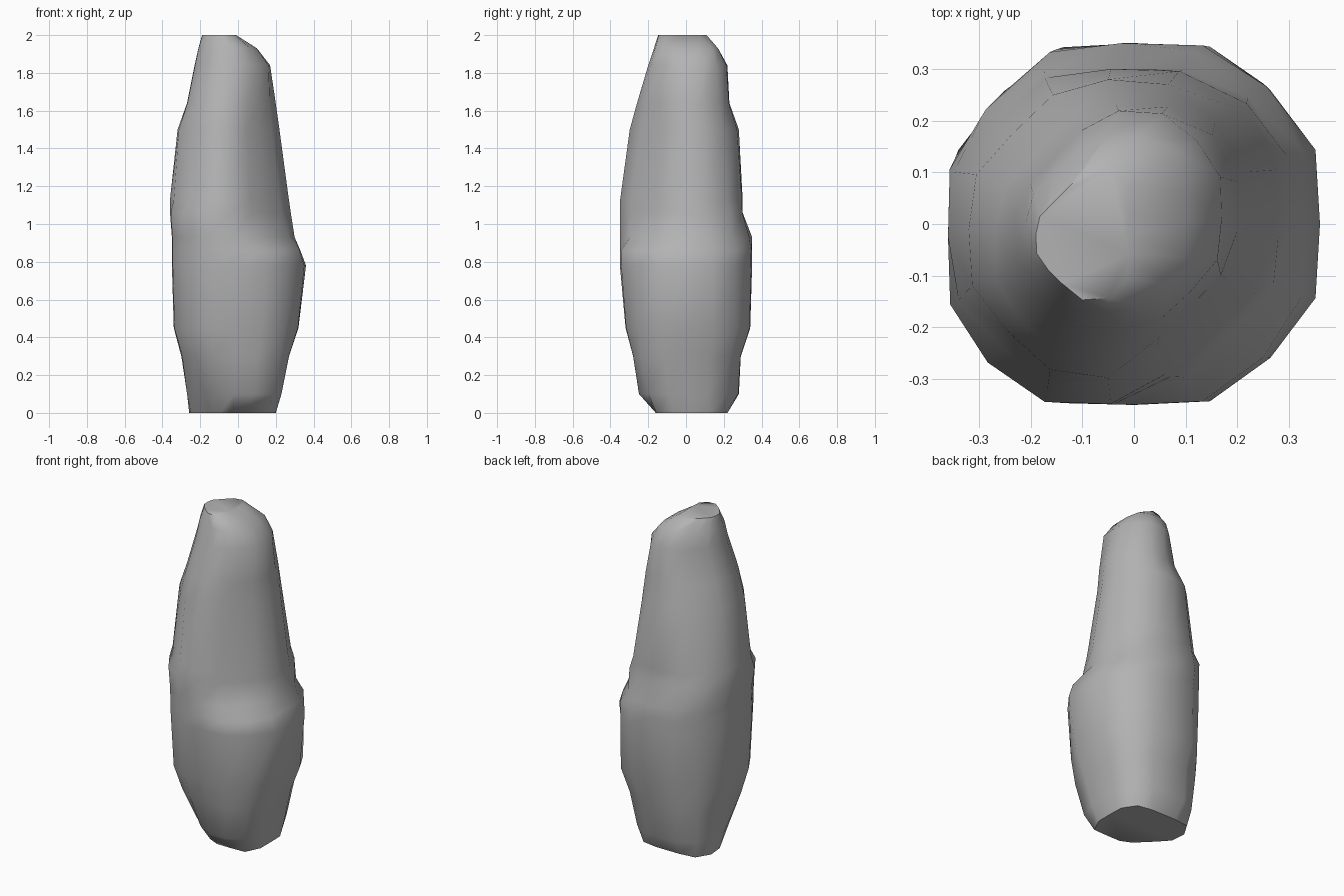
import bpy
import bmesh
import math
from mathutils import Vector

default_cube = bpy.data.objects.get("Cube")
if default_cube:
    bpy.data.objects.remove(default_cube, do_unlink=True)

SIDES = 16
SHARPNESS = 18  # higher keeps crisper ridges around each ring

# Height, then reach in eight compass directions from +x, in hundredths
LEVELS = [
    (0, 20, 25, 22, 30, 26, 16, 16, 24),
    (10, 23, 28, 28, 32, 27, 22, 25, 28),
    (30, 27, 32, 29, 34, 30, 31, 28, 33),
    (45, 32, 37, 34, 35, 34, 36, 32, 35),
    (78, 36, 37, 35, 36, 35, 38, 35, 37),
    (86, 33, 37, 35, 36, 35, 38, 35, 36),
    (93, 30, 33, 35, 36, 35, 38, 35, 28),
    (106, 28, 32, 30, 36, 36, 39, 35, 26),
    (113, 27, 30, 30, 33, 36, 35, 35, 25),
    (150, 22, 25, 28, 29, 32, 32, 30, 20),
    (164, 20, 23, 23, 23, 27, 29, 26, 19),
    (184, 17, 20, 22, 20, 23, 23, 20, 17),
    (193, 10, 16, 17, 18, 21, 21, 17, 13),
    (200, -1, 6, 11, 14, 19, 18, 15, 7),
]


def direction(index, count):
    angle = math.tau * index / count
    return Vector((math.cos(angle), math.sin(angle), 0))


def ring_points(level):
    """Softly rounded outline that touches the eight reaches of a level."""
    height, *reach = [value / 100 for value in level]
    center = Vector(((reach[0] - reach[4]) / 2, (reach[2] - reach[6]) / 2, 0))
    compass = [direction(i, 8) for i in range(8)]
    spans = [r - center.dot(d) for r, d in zip(reach, compass)]
    points = []
    for i in range(SIDES):
        ray = direction(i, SIDES)
        total = sum((max(0, ray.dot(d)) / s) ** SHARPNESS
                    for d, s in zip(compass, spans))
        points.append(center + ray * total ** (-1 / SHARPNESS) + Vector((0, 0, height)))
    return points


# Stone: stacked rings joined into one closed body
bm = bmesh.new()
rings = [[bm.verts.new(p) for p in ring_points(level)] for level in LEVELS]
for low, high in zip(rings, rings[1:]):
    for i in range(SIDES):
        j = (i + 1) % SIDES
        bm.faces.new((low[i], low[j], high[j], high[i]))
bm.faces.new(reversed(rings[0]))
bm.faces.new(rings[-1])
bmesh.ops.recalc_face_normals(bm, faces=bm.faces)
mesh = bpy.data.meshes.new("stone_pillar")
bm.to_mesh(mesh)
bm.free()

# Plain grey stone colour
grey = bpy.data.materials.new("stone_grey")
grey.use_nodes = True
grey.diffuse_color = (0.45, 0.45, 0.45, 1)
grey.node_tree.nodes["Principled BSDF"].inputs["Base Color"].default_value = grey.diffuse_color
mesh.materials.append(grey)

stone = bpy.data.objects.new("stone_pillar", mesh)
bpy.context.collection.objects.link(stone)
bpy.ops.object.select_all(action="DESELECT")
stone.select_set(True)
bpy.context.view_layer.objects.active = stone
bpy.ops.object.shade_smooth_by_angle(angle=math.radians(50))
